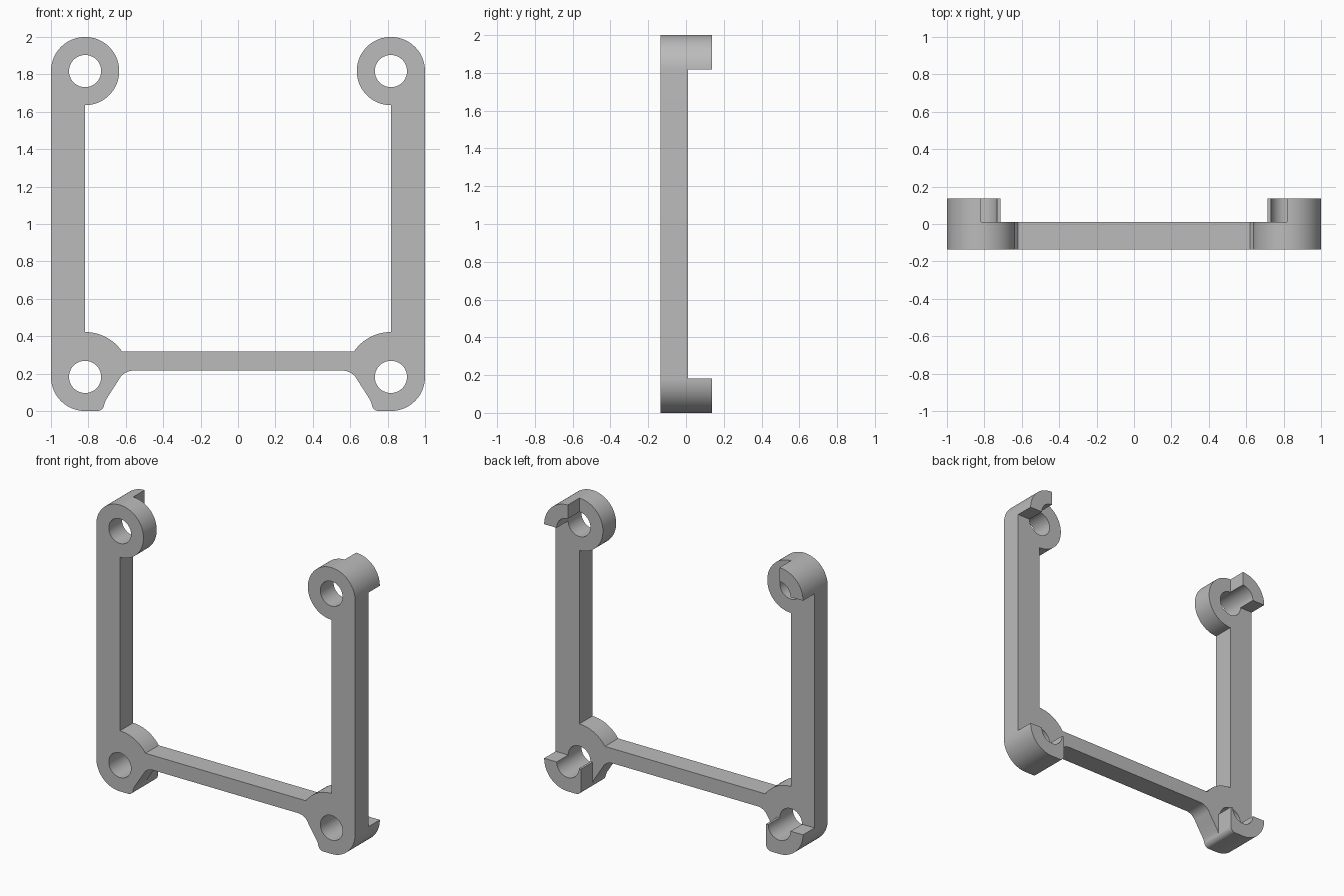
import bpy, bmesh
from math import cos, sin, radians, pi

if "Cube" in bpy.data.objects:
    bpy.data.objects.remove(bpy.data.objects["Cube"], do_unlink=True)

CX, TOP, BOT = 0.8175, 1.8175, 0.1825    # boss centres
R, HOLE, COLLAR = 0.1825, 0.086, 0.24    # boss, bore and collar radii
FRONT, PLATE_BACK, LUG_BACK = -0.136, 0.01, 0.137

grey = bpy.data.materials.new("plain grey")
grey.use_nodes = True
grey.diffuse_color = (0.5, 0.5, 0.5, 1)
grey.node_tree.nodes["Principled BSDF"].inputs["Base Color"].default_value = (0.5, 0.5, 0.5, 1)


def arc(cx, cz, r, a0, a1):
    """Points of an arc in the x-z plane, angles in degrees."""
    n = max(4, int(abs(a1 - a0) / 5))
    return [(cx + r * cos(radians(a0 + (a1 - a0) * i / n)),
             cz + r * sin(radians(a0 + (a1 - a0) * i / n))) for i in range(n + 1)]


def mirror(pts):
    return [(-x, z) for x, z in reversed(pts)]


def extrude(name, loops, y0, y1):
    """Fill closed loops (inner ones become holes) and extrude from y0 to y1."""
    cu = bpy.data.curves.new(name + "_profile", 'CURVE')
    cu.dimensions, cu.fill_mode, cu.extrude = '2D', 'BOTH', (y1 - y0) / 2
    for pts in loops:
        sp = cu.splines.new('POLY')
        sp.points.add(len(pts) - 1)
        for p, (x, z) in zip(sp.points, pts):
            p.co = (x, z, 0, 1)
        sp.use_cyclic_u = True
    tmp = bpy.data.objects.new(name + "_profile", cu)
    bpy.context.collection.objects.link(tmp)
    deps = bpy.context.evaluated_depsgraph_get()
    me = bpy.data.meshes.new_from_object(tmp.evaluated_get(deps))
    bpy.data.objects.remove(tmp, do_unlink=True)
    bm = bmesh.new()
    bm.from_mesh(me)
    bmesh.ops.remove_doubles(bm, verts=bm.verts, dist=1e-5)
    for v in bm.verts:
        x, z, d = v.co
        v.co = (x, (y0 + y1) / 2 - d, z)
    bmesh.ops.recalc_face_normals(bm, faces=bm.faces)
    bm.to_mesh(me)
    bm.free()
    me.name = name
    me.materials.clear()
    me.materials.append(grey)
    ob = bpy.data.objects.new(name, me)
    bpy.context.collection.objects.link(ob)
    bpy.ops.object.select_all(action='DESELECT')
    ob.select_set(True)
    bpy.context.view_layer.objects.active = ob
    bpy.ops.object.shade_smooth_by_angle(angle=radians(30))
    return ob


# Left half of the frame outline, from the crossbar top round to its underside
foot = arc(-0.753, 0.038, 0.038, 270, 360)
half = arc(-CX, BOT, COLLAR, 34.5, 90)                # collar above lower boss
half += arc(-CX, TOP, R, -90, 180)                    # upper boss
half += arc(-CX, BOT, R, 180, 270)                    # lower boss
half += foot + [(-0.706, 0.06), (-0.66, 0.132)]       # foot and sloping web
half += arc(-0.56, 0.13, 0.086, 155, 90)              # fillet into the crossbar

holes = [arc(s * CX, z, HOLE, 0, 355) for s in (-1, 1) for z in (TOP, BOT)]
extrude("frame", [half + mirror(half)] + holes, FRONT, PLATE_BACK)

# Locating lugs behind the bosses
upper = arc(-CX, TOP, R, 90, 180) + arc(-CX, TOP, HOLE, 180, 90)
lower = arc(-CX, BOT, R, 180, 270) + foot + [(-0.715, BOT)] + arc(-CX, BOT, HOLE, 0, -180)
for name, pts in (("upper_lug", upper), ("lower_lug", lower)):
    extrude(name + "_right", [pts], PLATE_BACK, LUG_BACK)
    extrude(name + "_left", [mirror(pts)], PLATE_BACK, LUG_BACK)
